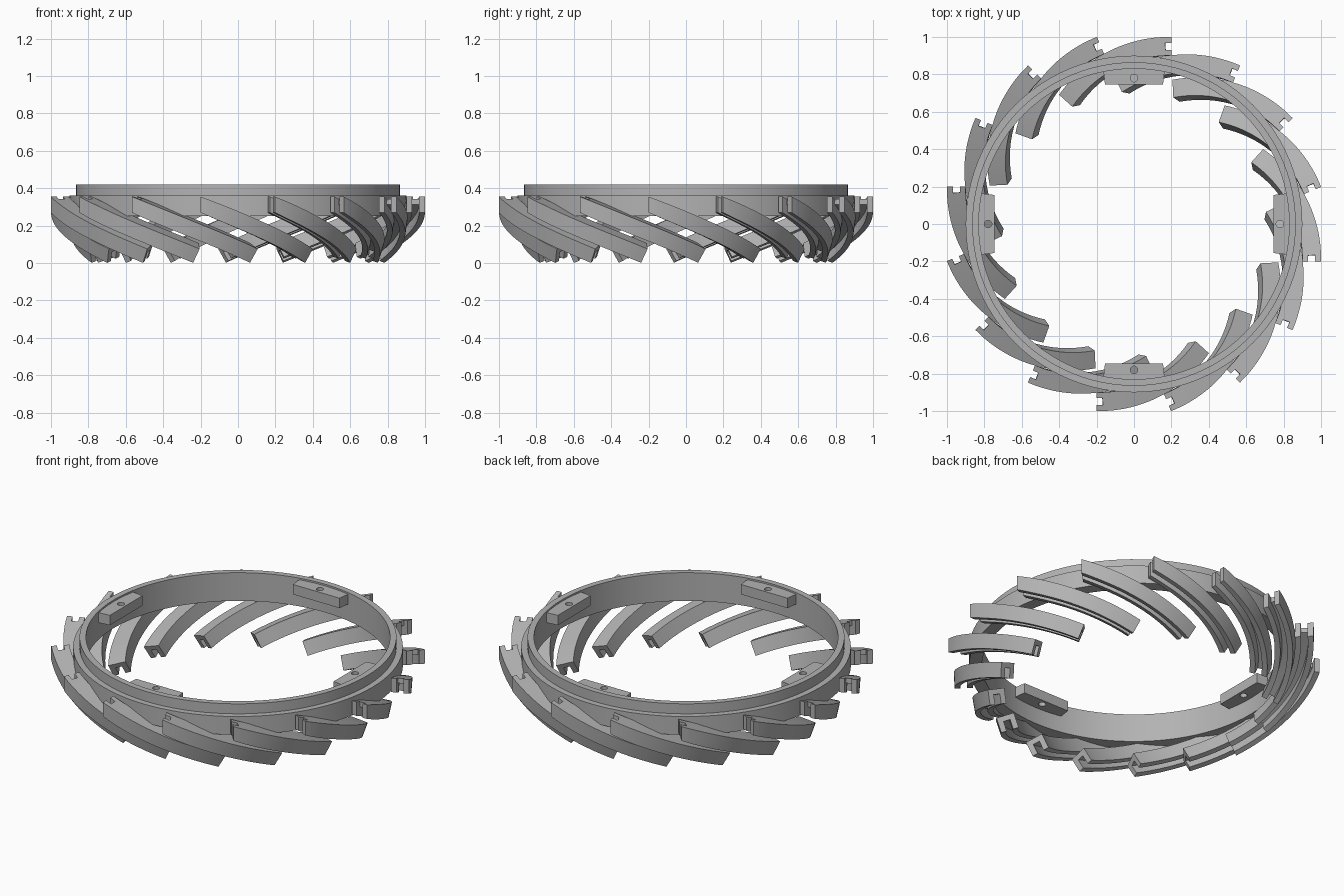
import bpy, bmesh
from math import sin, cos, pi, radians
from mathutils import Vector

cube = bpy.data.objects.get("Cube")
if cube:
    bpy.data.objects.remove(cube)

GREY = (0.45, 0.45, 0.45, 1)
grey = bpy.data.materials.new("plain_grey")
grey.use_nodes = True
grey.diffuse_color = GREY
grey.node_tree.nodes["Principled BSDF"].inputs["Base Color"].default_value = GREY


def finish(bm, name):
    """Turn a bmesh into a mesh with the grey material."""
    bmesh.ops.recalc_face_normals(bm, faces=bm.faces)
    mesh = bpy.data.meshes.new(name)
    bm.to_mesh(mesh)
    bm.free()
    mesh.materials.append(grey)
    return mesh


def place(mesh, name, angle=0.0, smooth=True):
    obj = bpy.data.objects.new(name, mesh)
    bpy.context.collection.objects.link(obj)
    obj.rotation_euler.z = angle
    if smooth:
        bpy.ops.object.select_all(action="DESELECT")
        obj.select_set(True)
        bpy.context.view_layer.objects.active = obj
        bpy.ops.object.shade_smooth_by_angle(angle=radians(30))
    return obj


def skin(bm, rows, closed=False):
    """Bridge successive closed loops of points, capping open ends."""
    loops = [[bm.verts.new(p) for p in row] for row in rows]
    n = len(loops[0])
    pairs = list(zip(loops, loops[1:])) + ([(loops[-1], loops[0])] if closed else [])
    for a, b in pairs:
        for i in range(n):
            j = (i + 1) % n
            bm.faces.new((a[i], a[j], b[j], b[i]))
    if not closed:
        bm.faces.new(loops[0])
        bm.faces.new(loops[-1])


# Stepped ring
SEGMENTS = 96
ring_profile = [(0.83, 0.25), (0.90, 0.25), (0.90, 0.36),
                (0.865, 0.36), (0.865, 0.42), (0.83, 0.42)]
bm = bmesh.new()
skin(bm, [[(r * cos(2 * pi * k / SEGMENTS), r * sin(2 * pi * k / SEGMENTS), z)
           for r, z in ring_profile] for k in range(SEGMENTS)], closed=True)
place(finish(bm, "ring"), "ring")

# Curved, descending channel rails
END = 55.6          # total turn of a rail in degrees
CENTRE = Vector((-0.2, -0.29, 0))
RADIUS = 0.66


def rail_point(h, u, v):
    """Point of the rail section (u outward, v up) at turn h."""
    t = h / END
    a = radians(h)
    out = Vector((sin(a), -cos(a), 0))
    along = Vector((cos(a), sin(a), 0))
    tilt = radians(22) * min(h / 14, 1)
    up = Vector((0, 0, cos(tilt))) + along * sin(tilt)
    roll = radians(20) * t
    side = out * cos(roll) - up * sin(roll)
    top = up * cos(roll) + out * sin(roll)
    centre = CENTRE + out * RADIUS + Vector((0, 0, 0.312 - 0.258 * t))
    return centre + side * u + top * v


def sweep(bm, section, start, stop, steps):
    skin(bm, [[rail_point(start + (stop - start) * k / steps, u, v) for u, v in section]
              for k in range(steps + 1)])


W, H, SLOT, ROOF = 0.05, 0.0425, 0.019, 0.013
channel = [(-W, -H), (-SLOT, -H), (-SLOT, ROOF), (SLOT, ROOF),
           (SLOT, -H), (W, -H), (W, H), (-W, H)]
bm = bmesh.new()
sweep(bm, channel, 2.6, END, 24)
# Two prongs at the upper end
for lo, hi in ((-W, -SLOT), (SLOT, W)):
    sweep(bm, [(lo, -H), (hi, -H), (hi, H), (lo, H)], 0, 2.6, 1)
rail = finish(bm, "rail")
RAILS = 16
for k in range(RAILS):
    place(rail, f"rail_{k + 1}", 2 * pi * k / RAILS, smooth=(k == 0))

# Four inward mounting lugs, each with a bolt hole
outline = [(-0.155, 0.745), (0.155, 0.745), (0.165, 0.83), (-0.165, 0.83)]
bm = bmesh.new()
skin(bm, [[(x, y, z) for x, y in outline] for z in (0.35, 0.41)])
lug = place(finish(bm, "lug"), "lug_1", smooth=False)

bm = bmesh.new()
bmesh.ops.create_cone(bm, cap_ends=True, segments=24, radius1=0.02, radius2=0.02, depth=0.3)
bmesh.ops.translate(bm, verts=bm.verts, vec=(0, 0.78, 0.38))
cutter = place(finish(bm, "hole_cutter"), "hole_cutter", smooth=False)
cutter.hide_render = True
cut = lug.modifiers.new("bolt_hole", "BOOLEAN")
cut.operation = "DIFFERENCE"
cut.object = cutter
bpy.ops.object.select_all(action="DESELECT")
lug.select_set(True)
bpy.context.view_layer.objects.active = lug
bpy.ops.object.modifier_apply(modifier=cut.name)
bpy.data.objects.remove(cutter)
for k in range(1, 4):
    place(lug.data, f"lug_{k + 1}", k * pi / 2, smooth=False)
